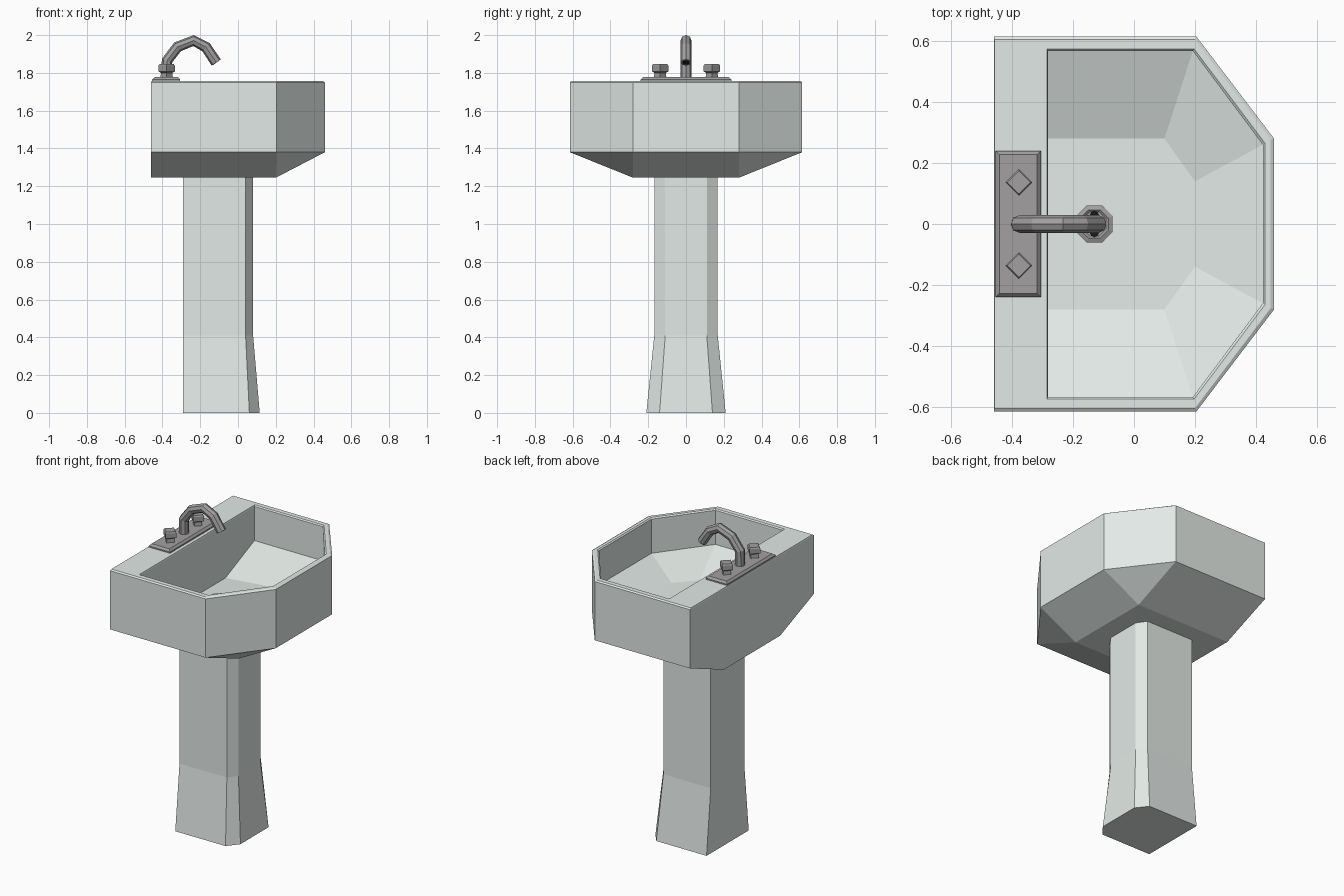
import bpy, bmesh, math
from mathutils import Vector

if "Cube" in bpy.data.objects:
    bpy.data.objects.remove(bpy.data.objects["Cube"])


def material(name, rgb):
    m = bpy.data.materials.new(name)
    m.diffuse_color = (*rgb, 1)
    m.use_nodes = True
    m.node_tree.nodes["Principled BSDF"].inputs["Base Color"].default_value = m.diffuse_color
    return m


PORCELAIN = material("porcelain", (0.76, 0.82, 0.79))
METAL = material("dull_metal", (0.36, 0.35, 0.35))
DARK = material("dark_hole", (0.01, 0.01, 0.01))


def loft(name, rings, mat):
    """Skin a stack of equal-length rings and cap both ends."""
    bm = bmesh.new()
    vs = [[bm.verts.new(p) for p in r] for r in rings]
    n = len(vs[0])
    for a, b in zip(vs, vs[1:]):
        for i in range(n):
            j = (i + 1) % n
            bm.faces.new((a[i], a[j], b[j], b[i]))
    bm.faces.new(vs[0][::-1])
    bm.faces.new(vs[-1])
    bmesh.ops.remove_doubles(bm, verts=bm.verts, dist=1e-5)
    bmesh.ops.recalc_face_normals(bm, faces=bm.faces)
    me = bpy.data.meshes.new(name)
    bm.to_mesh(me)
    bm.free()
    me.materials.append(mat)
    ob = bpy.data.objects.new(name, me)
    bpy.context.collection.objects.link(ob)
    return ob


def shield(back, side_x, side_y, front, front_y, z, slope=0.0):
    """Six-sided outline: straight back, chamfered front corners."""
    half = [(back, -side_y), (side_x, -side_y), (front, -front_y)]
    pts = half + [(x, -y) for x, y in reversed(half)]
    return [(x, y, z + slope * (x - back)) for x, y in pts]


def ngon(x, y, z, r, n, turn=0.0):
    return [(x + r * math.cos(turn + math.tau * i / n),
             y + r * math.sin(turn + math.tau * i / n), z) for i in range(n)]


# Basin: underside, outer wall, rim, inner wall and sunken floor
loft("basin", [
    shield(-0.46, 0.20, 0.28, 0.20, 0.28, 1.245),
    shield(-0.46, 0.205, 0.615, 0.46, 0.28, 1.38),
    shield(-0.46, 0.205, 0.615, 0.46, 0.28, 1.75),
    shield(-0.458, 0.20, 0.605, 0.448, 0.277, 1.757),
    shield(-0.285, 0.197, 0.575, 0.43, 0.265, 1.757),
    shield(-0.283, 0.193, 0.568, 0.423, 0.26, 1.75),
    shield(-0.283, 0.193, 0.568, 0.423, 0.26, 1.535),
    shield(-0.283, 0.10, 0.28, 0.20, 0.14, 1.41, 0.09),
], PORCELAIN)

# Pedestal with flared foot
loft("pedestal", [
    shield(-0.29, 0.06, 0.21, 0.115, 0.14, 0.0),
    shield(-0.29, 0.04, 0.168, 0.08, 0.11, 0.41),
    shield(-0.29, 0.04, 0.168, 0.08, 0.11, 1.25),
], PORCELAIN)

# Drain flange and its two holes
DX = -0.13
loft("drain_flange", [ngon(DX, 0, z, r, 8, math.pi / 8) for z, r in
                      ((1.41, 0.066), (1.432, 0.066), (1.438, 0.05), (1.432, 0.042))], METAL)
for side, label in ((-1, "left"), (1, "right")):
    loft("drain_hole_" + label,
         [ngon(DX, 0.027 * side, z, 0.016, 8) for z in (1.425, 1.436)], DARK)

# Tap base plate with bevelled top
loft("tap_plate", [[(-0.38 + sx * (0.074 - d), sy * (0.24 - d), z)
                    for sx, sy in ((-1, -1), (1, -1), (1, 1), (-1, 1))]
                   for d, z in ((0, 1.75), (0, 1.765), (0.012, 1.777))], METAL)

# Square tap knobs, turned like diamonds
for side, label in ((-1, "left"), (1, "right")):
    loft("tap_knob_" + label,
         [ngon(-0.378, 0.137 * side, z, r, 4) for z, r in
          ((1.77, 0.034), (1.80, 0.030), (1.808, 0.044), (1.838, 0.044), (1.846, 0.038))], METAL)

# Curved spout swept along a short path
path = [(-0.376, 1.765), (-0.376, 1.865), (-0.32, 1.938),
        (-0.235, 1.971), (-0.17, 1.937), (-0.115, 1.855)]
cu = bpy.data.curves.new("spout", 'CURVE')
cu.dimensions = '3D'
cu.bevel_depth = 0.029
cu.bevel_resolution = 2
cu.use_fill_caps = True
sp = cu.splines.new('POLY')
sp.points.add(len(path) - 1)
for p, (x, z) in zip(sp.points, path):
    p.co = (x, 0, z, 1)
cu.materials.append(METAL)
spout = bpy.data.objects.new("spout", cu)
bpy.context.collection.objects.link(spout)
bpy.context.view_layer.objects.active = spout
spout.select_set(True)
bpy.ops.object.convert(target='MESH')
for poly in spout.data.polygons:
    poly.use_smooth = False

# Dark opening at the spout tip
mouth = loft("spout_mouth", [ngon(0, 0, z, 0.02, 8) for z in (-0.004, 0.001)], DARK)
tip = Vector((path[-1][0] - path[-2][0], 0, path[-1][1] - path[-2][1]))
mouth.rotation_mode = 'QUATERNION'
mouth.rotation_quaternion = tip.to_track_quat('Z', 'Y')
mouth.location = (path[-1][0], 0, path[-1][1])
